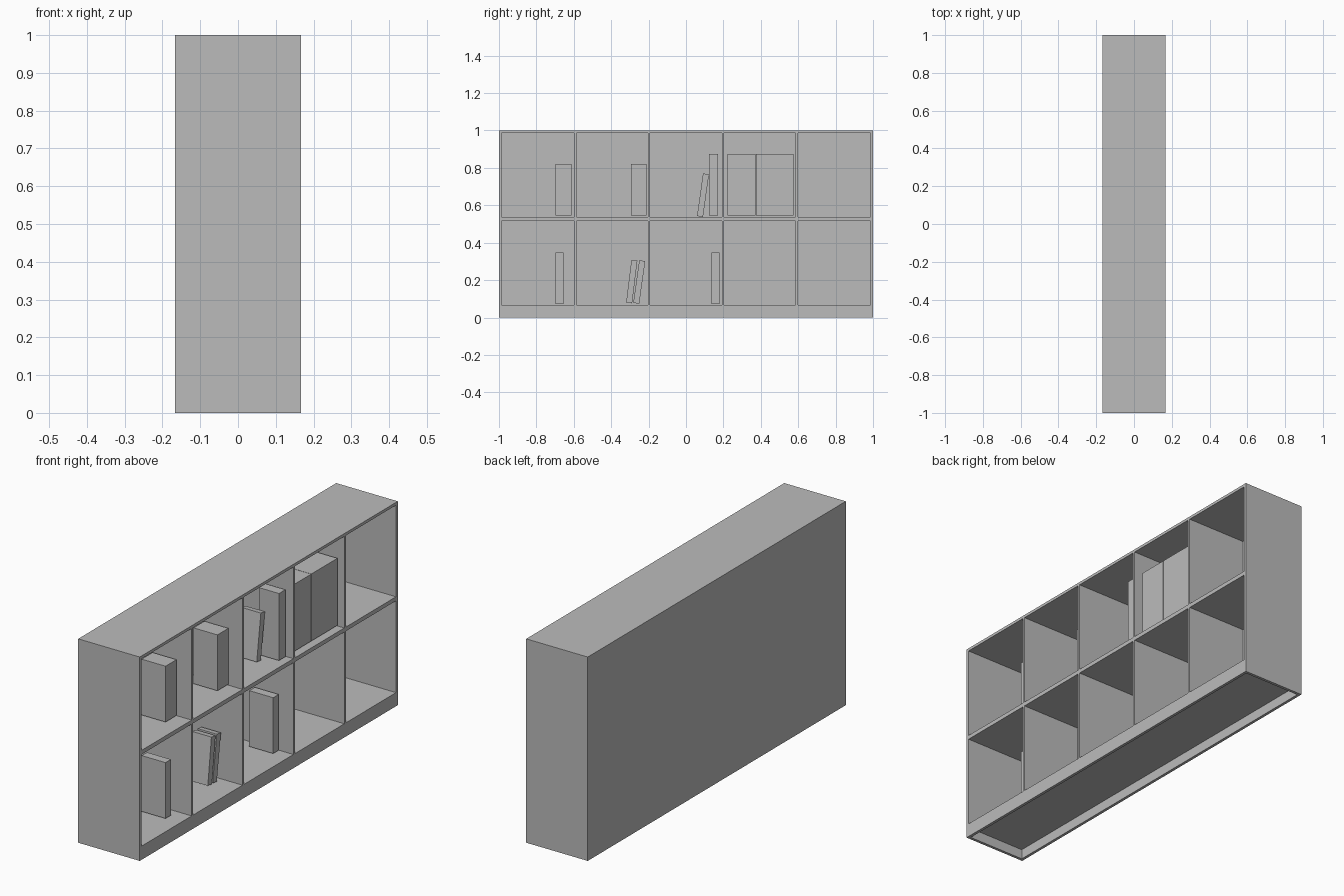
import bpy
from math import radians
from mathutils import Matrix

cube = bpy.data.objects.get("Cube")
if cube:
    bpy.data.objects.remove(cube, do_unlink=True)

grey = bpy.data.materials.new("plain grey")
grey.use_nodes = True
colour = (0.5, 0.5, 0.5, 1)
grey.diffuse_color = colour
grey.node_tree.nodes["Principled BSDF"].inputs["Base Color"].default_value = colour


def box(name, x, y, z, lean=0):
    """Box from (low, high) ranges, optionally leaning towards +y."""
    spans = (x, y, z)
    bpy.ops.mesh.primitive_cube_add(size=1)
    ob = bpy.context.object
    ob.name = name
    size = [hi - lo for lo, hi in spans]
    ob.data.transform(Matrix.Diagonal((*size, 1)))
    ob.location = [(lo + hi) / 2 for lo, hi in spans]
    ob.rotation_euler.x = -radians(lean)
    ob.data.materials.append(grey)
    return ob


# Overall sizes; the open side faces +x
DEPTH, LENGTH, HEIGHT = 0.167, 1.0, 1.0
WALL = 0.014
FRONT, BACK = DEPTH, -DEPTH + WALL
INNER = LENGTH - WALL
inside = (-INNER, INNER)

# Carcass
box("back_panel", (-DEPTH, BACK), (-LENGTH, LENGTH), (0, HEIGHT))
box("right_end", (BACK, FRONT), (-LENGTH, -INNER), (0, HEIGHT))
box("left_end", (BACK, FRONT), (INNER, LENGTH), (0, HEIGHT))
box("top_board", (BACK, FRONT), inside, (HEIGHT - WALL, HEIGHT))
box("middle_shelf", (BACK, FRONT), inside, (0.517, 0.537))
box("bottom_shelf", (BACK, FRONT), inside, (0.048, 0.067))
box("plinth", (FRONT - WALL, FRONT), inside, (0, 0.048))

# Upright dividers, five bays in two rows
for bay in range(1, 5):
    y = -INNER + bay * 2 * INNER / 5
    for row, z in (("lower", (0.067, 0.517)), ("upper", (0.537, HEIGHT - WALL))):
        box(f"{row}_divider", (BACK, FRONT), (y - 0.006, y + 0.006), z)


def book_row(name, count, start, end, x, z):
    width = (end - start) / count
    for i in range(count):
        box(name, x, (start + i * width, start + (i + 1) * width), z)


# Upright books: count, start, end, depth range, height range
SMALL, TALL = (-0.035, 0.095), (0.03, 0.137)
UPPER, LOWER, HIGH = (0.546, 0.82), (0.073, 0.347), (0.546, 0.875)
book_row("small_book", 2, -0.697, -0.612, SMALL, UPPER)
book_row("small_book", 2, -0.295, -0.21, SMALL, UPPER)
book_row("small_book", 1, -0.697, -0.655, SMALL, LOWER)
book_row("small_book", 1, 0.137, 0.18, SMALL, LOWER)
book_row("tall_book", 1, 0.122, 0.172, TALL, HIGH)
book_row("tall_book", 3, 0.223, 0.371, TALL, HIGH)
book_row("tall_book", 4, 0.373, 0.575, TALL, HIGH)

# Thin leaning books
for y, z, lean in ((0.091, 0.654, 8), (-0.29, 0.192, 7), (-0.25, 0.19, 8)):
    box("leaning_book", (-0.045, 0.06), (y - 0.016, y + 0.016),
        (z - 0.115, z + 0.115), lean)
